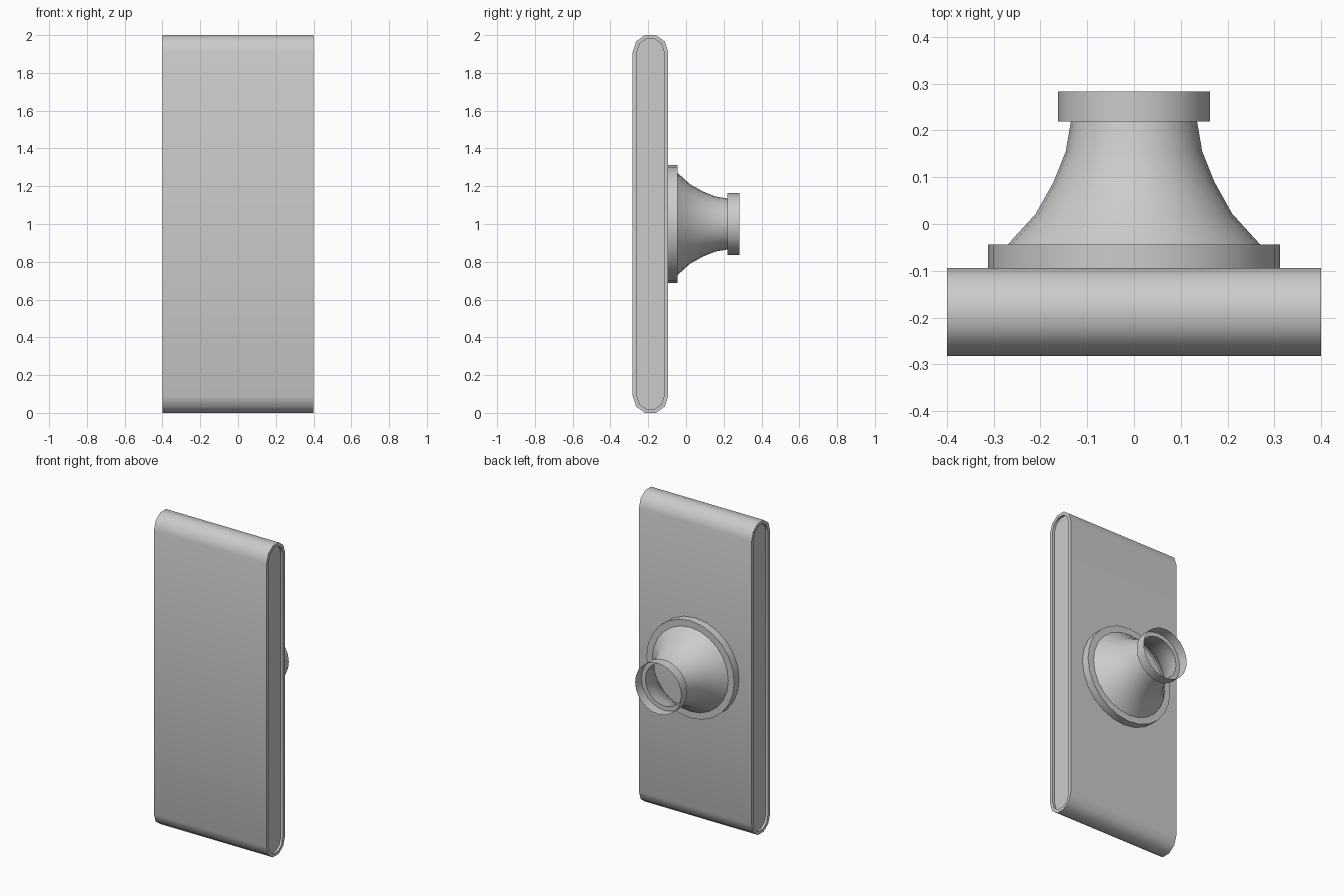
import bpy, bmesh, math

if "Cube" in bpy.data.objects:
    bpy.data.objects.remove(bpy.data.objects["Cube"])


def finish(name, bm, angle=40):
    bmesh.ops.recalc_face_normals(bm, faces=bm.faces)
    me = bpy.data.meshes.new(name)
    bm.to_mesh(me)
    bm.free()
    ob = bpy.data.objects.new(name, me)
    bpy.context.collection.objects.link(ob)
    bpy.ops.object.select_all(action='DESELECT')
    ob.select_set(True)
    bpy.context.view_layer.objects.active = ob
    bpy.ops.object.shade_smooth_by_angle(angle=math.radians(angle))
    return ob


def bridge(bm, a, b):
    n = len(a)
    for i in range(n):
        j = (i + 1) % n
        bm.faces.new((a[i], a[j], b[j], b[i]))


def stadium(bm, x, r, inset):
    # rounded slot outline in the yz plane, five facets per end
    c = r * math.sin(math.radians(72)) + inset
    pts = []
    for base, z in ((0, 2 - c), (180, c)):
        for i in range(6):
            t = math.radians(base + 36 * i)
            pts.append(bm.verts.new((x, -0.188 + r * math.cos(t), z + r * math.sin(t))))
    return pts


def lathe(name, profile, sides=24):
    # revolve (radius, y) points about the y axis at z = 1
    bm = bmesh.new()
    loops = []
    for r, y in profile:
        loops.append([bm.verts.new((r * math.cos(2 * math.pi * i / sides), y,
                                    1 + r * math.sin(2 * math.pi * i / sides)))
                      for i in range(sides)])
    for a, b in zip(loops, loops[1:]):
        bridge(bm, a, b)
    return finish(name, bm)


# Rounded panel with a shallow recess at each end
bm = bmesh.new()
outer, inner = 0.094, 0.071
rings = [stadium(bm, -0.385, inner, 0.02), stadium(bm, -0.4, inner, 0.02),
         stadium(bm, -0.4, outer, 0), stadium(bm, 0.4, outer, 0),
         stadium(bm, 0.4, inner, 0.02), stadium(bm, 0.385, inner, 0.02)]
for a, b in zip(rings, rings[1:]):
    bridge(bm, a, b)
bm.faces.new(rings[0])
bm.faces.new(rings[-1])
finish("panel", bm)

# Base flange, flared neck and open end collar
lathe("base_flange", [(0.312, -0.094), (0.312, -0.044), (0.27, -0.044)])
lathe("flared_neck", [(0.27, -0.044), (0.21, 0.022), (0.172, 0.09),
                      (0.146, 0.155), (0.135, 0.219)])
lathe("end_collar", [(0.135, 0.219), (0.163, 0.219), (0.163, 0.283)])
